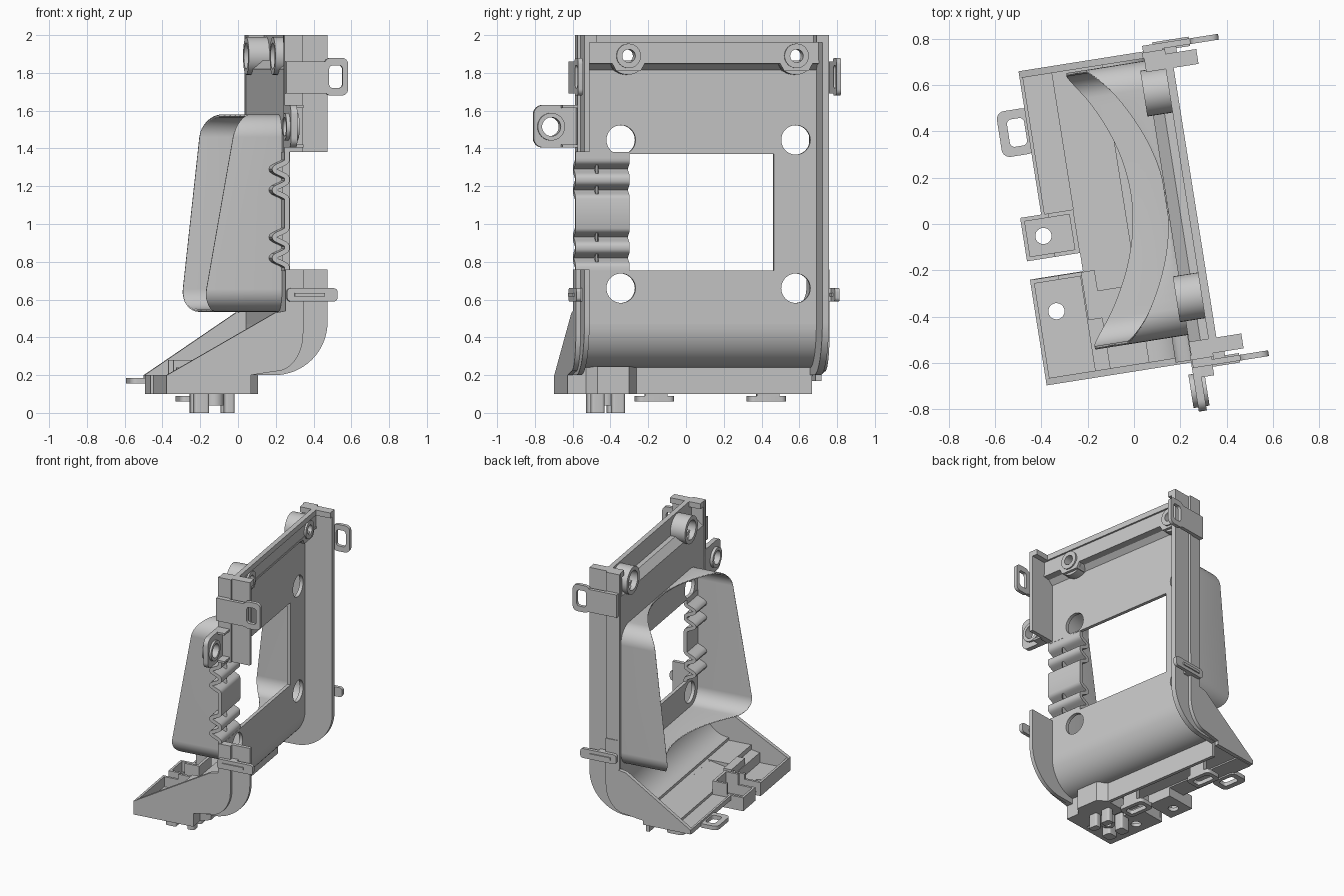
import bpy, bmesh, math
from mathutils import Matrix, Vector

if "Cube" in bpy.data.objects:
    bpy.data.objects.remove(bpy.data.objects["Cube"])

grey = bpy.data.materials.new("plain grey")
grey.use_nodes = True
COLOR = (0.58, 0.58, 0.58, 1)
grey.diffuse_color = COLOR
grey.node_tree.nodes["Principled BSDF"].inputs["Base Color"].default_value = COLOR

# The bracket is turned about z; parts use a = plate normal, b = plate width, z = height
TURN = Matrix.Rotation(math.radians(9), 4, 'Z')
PLANES = {
    'ab': Matrix.Identity(4),
    'bz': Matrix(((0, 0, 1, 0), (1, 0, 0, 0), (0, 1, 0, 0), (0, 0, 0, 1))),
    'az': Matrix(((1, 0, 0, 0), (0, 0, -1, 0), (0, 1, 0, 0), (0, 0, 0, 1))),
}


def finish(name, mesh):
    ob = bpy.data.objects.new(name, mesh)
    bpy.context.scene.collection.objects.link(ob)
    mesh.materials.clear()
    mesh.materials.append(grey)
    bpy.ops.object.select_all(action='DESELECT')
    ob.select_set(True)
    bpy.context.view_layer.objects.active = ob
    bpy.ops.object.shade_smooth_by_angle(angle=math.radians(30))
    return ob


def prism(name, plane, lo, hi, *loops):
    """Extrude an outline, with further loops as holes, from lo to hi across its plane."""
    cu = bpy.data.curves.new(name, 'CURVE')
    cu.dimensions = '2D'
    cu.fill_mode = 'BOTH'
    cu.extrude = (hi - lo) / 2
    for loop in loops:
        sp = cu.splines.new('POLY')
        sp.points.add(len(loop) - 1)
        for p, (u, v) in zip(sp.points, loop):
            p.co = (u, v, 0, 1)
        sp.use_cyclic_u = True
    tmp = bpy.data.objects.new(name + " helper", cu)
    bpy.context.scene.collection.objects.link(tmp)
    dg = bpy.context.evaluated_depsgraph_get()
    mesh = bpy.data.meshes.new_from_object(tmp.evaluated_get(dg))
    bpy.data.objects.remove(tmp)
    mid = (lo + hi) / 2
    shift = Matrix.Translation((0, 0, -mid if plane == 'az' else mid))
    mesh.transform(TURN @ PLANES[plane] @ shift)
    bm = bmesh.new()
    bm.from_mesh(mesh)
    bmesh.ops.remove_doubles(bm, verts=bm.verts, dist=1e-5)
    bmesh.ops.recalc_face_normals(bm, faces=bm.faces)
    bm.to_mesh(mesh)
    bm.free()
    return finish(name, mesh)


def rect(u0, u1, v0, v1):
    return [(u0, v0), (u1, v0), (u1, v1), (u0, v1)]


def arc(u, v, ru, rv, start, end, n=16):
    return [(u + ru * math.cos(math.radians(start + (end - start) * i / n)),
             v + rv * math.sin(math.radians(start + (end - start) * i / n)))
            for i in range(n + 1)]


def circle(u, v, r, n=32):
    return arc(u, v, r, r, 0, 360, n)[:-1]


def rounded(u0, u1, v0, v1, r, n=6):
    return (arc(u1 - r, v1 - r, r, r, 0, 90, n) + arc(u0 + r, v1 - r, r, r, 90, 180, n)
            + arc(u0 + r, v0 + r, r, r, 180, 270, n) + arc(u1 - r, v0 + r, r, r, 270, 360, n))


def box(name, a0, a1, b0, b1, z0, z1):
    return prism(name, 'ab', z0, z1, rect(a0, a1, b0, b1))


def sheet(path, half):
    """Outline of a strip of even thickness that follows a path."""
    left, right = [], []
    for i, p in enumerate(path):
        d = Vector(path[min(i + 1, len(path) - 1)]) - Vector(path[max(i - 1, 0)])
        n = Vector((-d.y, d.x)).normalized() * half
        left.append((p[0] + n.x, p[1] + n.y))
        right.append((p[0] - n.x, p[1] - n.y))
    return left + right[::-1]


# Main plate with window, side notch and four round holes
NEAR, FAR = -.60, .70
outline = [(NEAR, .47), (FAR, .47), (FAR, 1.82), (NEAR, 1.82), (NEAR, 1.37),
           (-.33, 1.37), (.443, 1.37), (.443, .755), (NEAR, .755)]
holes = [circle(b, z, .078) for b in (-.377, .56) for z in (.66, 1.445)]
prism("main_plate", 'bz', .155, .18, outline, *holes)

# Curved lower sheet
prism("curved_sheet", 'az', NEAR, FAR,
      arc(-.03, .47, .21, .23, 0, -90) + arc(-.03, .47, .185, .205, -90, 0))

# Top of the plate steps forward to a lip pierced by the screws
screws = [circle(b, 1.89, .035) for b in (-.35, .55)]
prism("top_step", 'az', -.59, .68,
      [(.155, 1.82), (.18, 1.815), (.215, 1.845), (.265, 1.85), (.265, 1.865), (.205, 1.865)])
prism("top_lip", 'bz', .24, .262, rect(-.59, .68, 1.85, 2), *screws)
box("top_bead", .24, .275, -.59, .68, 1.96, 2)

# Corrugated strip in the notch
path = [(.165, 1.38), (.165, 1.35)]
for zc in (1.29, 1.18, .93, .82):
    path += [(.165 - .034 * (1 + math.cos(math.pi * t / 8)), zc - .047 * t / 8)
             for t in range(-8, 9)]
path += [(.165, .75)]
prism("corrugated_strip", 'az', -.62, -.33, sheet(path, .013))

# Thin side walls with a curved lower end, corner caps, flanges and gussets
curve = arc(.10, .48, .284, .28, 0, -90)
lower = [(.155, .76), (.384, .76)] + curve + [(-.03, .2), (-.03, .235)]
lower += arc(-.03, .47, .205, .23, -90, 0)
tall = [(.155, 2), (.384, 2)] + lower[2:]
prism("near_lower_wall", 'az', -.605, -.578, lower)
box("near_upper_wall", .155, .384, -.605, -.578, 1.38, 2)
prism("far_wall", 'az', .67, .705, tall)
for b0, b1 in ((-.60, -.54), (.64, .70)):
    box("corner_cap", .155, .384, b0, b1, 1.96, 2)
box("near_wall_flange", .15, .25, -.62, -.60, 1.38, 2)
box("far_wall_flange", .15, .25, .70, .725, .53, 2)
for name, b0, b1, end, low in (("near", -.63, -.60, -.48, .1), ("far", .70, .73, -.39, .17)):
    prism(name + "_gusset", 'az', b0, b1,
          [(.155, .76), (.25, .76), (.25, .42)] + arc(.10, .42, .15, .20, -10, -90)
          + [(-.03, .2), (-.03, low), (end, low), (end, .2), (.10, .53), (.155, .54)])

# Floor below the duct: sloped part, front band and far channel
prism("floor_slope", 'az', -.61, .71,
      [(-.03, .245), (-.03, .22), (-.25, .175), (-.25, .2)])
box("floor_band", -.055, -.03, -.60, .68, .1, .24)
box("floor_channel", -.39, -.25, .10, .71, .165, .18)
box("channel_rim", -.39, -.375, .10, .71, .165, .2)

# Two tabs with a slot between them
prism("wide_tab", 'ab', .10, .125, rect(-.482, -.25, -.63, -.167), circle(-.39, -.32, .035))
prism("narrow_tab", 'ab', .10, .125, rect(-.482, -.25, -.087, .10), circle(-.395, .01, .035))
box("wide_tab_lip", -.482, -.465, -.63, -.167, .12, .2)
box("narrow_tab_lip", -.482, -.465, -.087, .10, .12, .2)
box("wide_tab_back", -.265, -.25, -.63, -.167, .1, .2)
for b in (-.187, -.087, .085):
    box("tab_side", -.48, -.36, b, b + .018, .1, .2)
    box("tab_side_step", -.36, -.25, b, b + .018, .1, .28 if b > -.1 else .24)
box("tab_bridge", -.27, -.25, -.087, .103, .1, .28)
box("tray_step", -.26, -.2, -.38, -.17, .12, .25)
prism("tray_hook", 'ab', .155, .185, rounded(-.515, -.37, .37, .57, .035),
      rounded(-.475, -.40, .41, .53, .02))

# Mount under the near corner, with its legs
prism("corner_mount", 'ab', .1, .245,
      [(-.2, -.60), (-.05, -.60), (-.03, -.53), (.03, -.48), (.03, -.31), (-.03, -.26), (-.2, -.26)])
for a, half in ((-.27, .04), (-.12, .026)):
    for b in (-.455, -.345):
        prism("mount_leg", 'ab', 0, .12, rounded(a - half, a + half, b - .035, b + .035, .015))
prism("mount_sleeve", 'ab', .04, .12, circle(-.19, -.40, .05), circle(-.19, -.40, .025))
for b in (-.14, .46):
    prism("under_loop", 'ab', .06, .09, rounded(-.25, -.12, b - .1, b + .1, .03),
          rounded(-.22, -.15, b - .07, b + .07, .02))
    box("under_loop_root", -.15, -.12, b - .06, b + .06, .06, .21)

# Flared duct behind the plate, its free edge hollowed in an arc
bm = bmesh.new()
B0, B1, Z0, Z1 = -.51, .69, .535, 1.58
loop = []
corners = rounded(B0, B1, Z0, Z1, .12, 8)
for (b, z), (b2, z2) in zip(corners, corners[1:] + corners[:1]):
    steps = 24 if abs(b2 - b) > .3 else 1
    loop += [(b + (b2 - b) * i / steps, z + (z2 - z) * i / steps) for i in range(steps)]


def edge_a(b, z):
    t = (z - Z0) / (Z1 - Z0)
    s = (b - .09) / .6
    return -.235 + .15 * t + .035 * s * (1 - t) + .24 * (1 - s * s)


rings = [[bm.verts.new((.158, b, z)) for b, z in loop],
         [bm.verts.new((min(edge_a(b, z), .15), b, z)) for b, z in loop]]
for i in range(len(loop)):
    j = (i + 1) % len(loop)
    bm.faces.new((rings[0][i], rings[0][j], rings[1][j], rings[1][i]))
bmesh.ops.recalc_face_normals(bm, faces=bm.faces)
mesh = bpy.data.meshes.new("duct")
bm.to_mesh(mesh)
bm.free()
mesh.transform(TURN)
duct = finish("duct", mesh)
solid = duct.modifiers.new("wall", 'SOLIDIFY')
solid.thickness = .015
shade = duct.modifiers.new("even shading", 'WEIGHTED_NORMAL')
shade.keep_sharp = True

# Screw bosses at the top
for b in (-.35, .55):
    prism("boss_cup", 'bz', .13, .245, circle(b, 1.89, .1), circle(b, 1.89, .07))
    prism("boss_floor", 'bz', .19, .245, circle(b, 1.89, .075), circle(b, 1.89, .035))
    prism("boss_ring", 'bz', .24, .275, circle(b, 1.89, .065), circle(b, 1.89, .035))
    prism("boss_foot", 'bz', .17, .265,
          [(b - .065, 1.81), (b + .065, 1.81), (b + .09, 1.855), (b - .09, 1.855)])

# Eyelet at the near edge
prism("eyelet", 'bz', .15, .185, rounded(-.845, -.6, 1.405, 1.63, .05), circle(-.753, 1.515, .05))
prism("eyelet_ring", 'bz', .13, .2, circle(-.753, 1.515, .073), circle(-.753, 1.515, .05))
for z in (1.405, 1.615):
    box("eyelet_rib", .15, .24, -.70, -.6, z, z + .015)

# Strap loops and lower latches on both ends
for side, b0, b1 in (("near", -.655, -.63), ("far", .73, .755)):
    prism(side + "_strap_loop", 'az', b0, b1, rounded(.36, .487, 1.68, 1.88, .035),
          rounded(.385, .457, 1.72, 1.84, .02))
    box(side + "_strap_band", .155, .37, b0, b1, 1.69, 1.86)
    prism(side + "_latch", 'az', b0, b1, rounded(.16, .43, .59, .66, .02))
    box(side + "_latch_rib", .2, .36, b0 - .008, b1 + .008, .615, .635)
    inner = b1 if side == "near" else b0 - .04
    box(side + "_latch_root", .16, .3, inner, inner + .04, .59, .66)
    box(side + "_band_root", .155, .24, inner, inner + .04, 1.69, 1.86)
